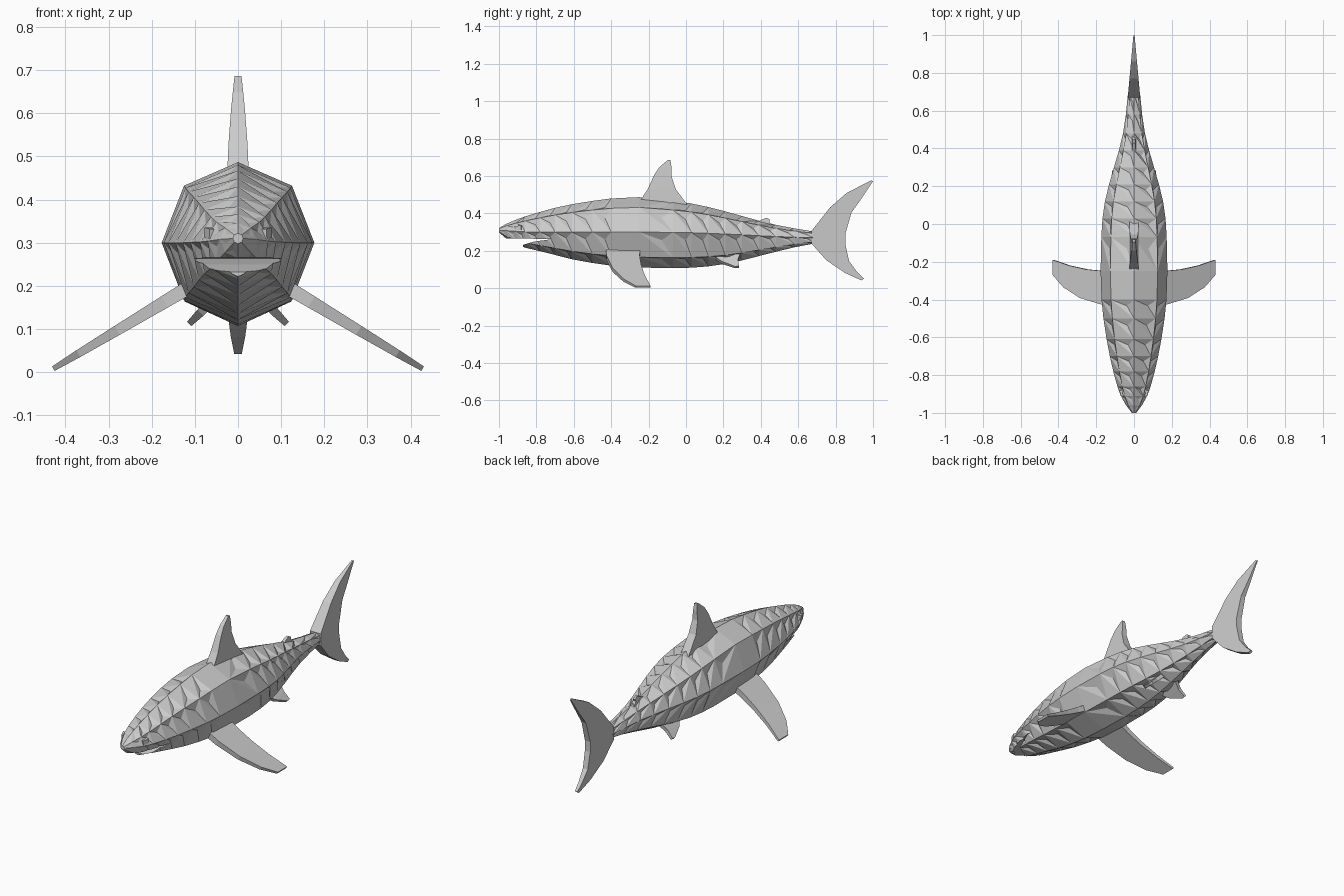
import bpy, bmesh, math
from mathutils import Vector

if "Cube" in bpy.data.objects:
    bpy.data.objects.remove(bpy.data.objects["Cube"])


def make_object(name, bm):
    bmesh.ops.recalc_face_normals(bm, faces=bm.faces)
    mesh = bpy.data.meshes.new(name)
    bm.to_mesh(mesh)
    bm.free()
    ob = bpy.data.objects.new(name, mesh)
    bpy.context.collection.objects.link(ob)
    return ob


# Body: eight-sided loft (y, half width, top, middle, bottom)
STATIONS = [
    (-1.00, .012, .322, .310, .298), (-.96, .042, .345, .308, .265),
    (-.91, .070, .366, .304, .238), (-.86, .088, .384, .302, .217),
    (-.78, .110, .408, .301, .198), (-.70, .128, .430, .300, .178),
    (-.61, .145, .449, .300, .155), (-.50, .162, .467, .300, .135),
    (-.40, .172, .480, .300, .121), (-.25, .177, .487, .300, .111),
    (-.07, .173, .468, .299, .107), (.03, .167, .453, .297, .110),
    (.12, .154, .434, .294, .117), (.21, .132, .411, .290, .130),
    (.30, .106, .386, .286, .149), (.39, .080, .361, .281, .172),
    (.48, .058, .339, .277, .195), (.58, .043, .320, .273, .219),
    (.68, .033, .304, .270, .238)]


def build_body():
    bm = bmesh.new()
    rings = []
    for y, w, top, mid, bot in STATIONS:
        ring = []
        for k in range(8):
            a = k * math.pi / 4
            h = top - mid if math.sin(a) > 0 else mid - bot
            ring.append(bm.verts.new((w * math.cos(a), y, mid + h * math.sin(a))))
        rings.append(ring)
    for i, (r, s) in enumerate(zip(rings, rings[1:])):
        width = STATIONS[i][1]
        for k in range(8):
            n = (k + 1) % 8
            if i == 8:
                bm.faces.new((r[k], s[k], s[n], r[n]))
                continue
            # Crumpled skin: one triangle flat, the other slightly sunken
            low, high = (k, n) if k in (0, 1, 6, 7) and k != 1 else (n, k)
            bm.faces.new((r[low], s[low], r[high]))
            tri = (s[low], s[high], r[high])
            c = sum((v.co for v in tri), Vector()) / 3
            mid_z = STATIONS[i][3]
            inward = Vector((-c.x, 0, mid_z - c.z)).normalized()
            p = bm.verts.new(c + inward * min(.012, width * .12))
            for a, b in zip(tri, tri[1:] + tri[:1]):
                bm.faces.new((a, b, p))
    bm.faces.new(rings[0])
    bm.faces.new(rings[-1])
    return make_object("body", bm)


body = build_body()

# Mouth: wedge cut below the snout
bm = bmesh.new()
outline = [(-1.1, .1), (-.872, .1), (-.872, .232), (-.81, .250), (-.72, .262),
           (-.87, .266), (-1.1, .266)]
sides = [[bm.verts.new((x, y, z)) for y, z in outline] for x in (-.3, .3)]
for side in sides:
    bm.faces.new(side)
for k in range(len(outline)):
    n = (k + 1) % len(outline)
    bm.faces.new((sides[0][k], sides[0][n], sides[1][n], sides[1][k]))
cutter = make_object("mouth_cutter", bm)
cutter.hide_render = True
cut = body.modifiers.new("mouth", 'BOOLEAN')
cut.operation = 'DIFFERENCE'
cut.solver = 'EXACT'
cut.object = cutter
bpy.context.view_layer.objects.active = body
bpy.ops.object.modifier_apply(modifier="mouth")
bpy.data.objects.remove(cutter)


# Fins: loft of chords (leading point, trailing point, half thicknesses)
def fin(name, chords, normal=(1, 0, 0)):
    bm = bmesh.new()
    n = Vector(normal).normalized()
    rings = []
    for lead, trail, tl, tt in chords:
        a, b = Vector(lead), Vector(trail)
        rings.append([bm.verts.new(p) for p in
                      (a - n * tl, a + n * tl, b + n * tt, b - n * tt)])
    for r, s in zip(rings, rings[1:]):
        for k in range(4):
            m = (k + 1) % 4
            bm.faces.new((r[k], r[m], s[m], s[k]))
    bm.faces.new(rings[0])
    bm.faces.new(rings[-1])
    return make_object(name, bm)


def upright(name, rows):
    fin(name, [((0, ly, lz), (0, ty, tz), tl, tt)
               for ly, lz, ty, tz, tl, tt in rows])


upright("dorsal_fin", [
    (-.25, .46, .02, .43, .025, .025), (-.205, .53, -.055, .53, .022, .022),
    (-.168, .61, -.078, .60, .016, .016), (-.14, .65, -.078, .65, .012, .012),
    (-.095, .687, -.083, .687, .008, .008)])
upright("rear_dorsal_fin", [
    (.37, .35, .47, .33, .010, .010), (.405, .367, .445, .355, .009, .009),
    (.430, .377, .450, .366, .006, .006)])


def tail_thickness(y):
    return .003 + .030 * (1 - y) / .33


upright("tail_fin", [
    (ly, lz, ty, tz, tail_thickness(ly), tail_thickness(ty))
    for ly, lz, ty, tz in [
        (.99, .577, 1.0, .572), (.86, .510, .935, .475), (.77, .432, .885, .405),
        (.67, .305, .852, .290), (.67, .240, .852, .235),
        (.75, .150, .872, .145), (.85, .082, .915, .087), (.938, .042, .952, .052)]])

for sign, side in ((1, "right"), (-1, "left")):
    # Pectoral fin, sloping down and outward
    chords = []
    for lx, ly, tx, ty, t in [(.10, -.43, .10, -.245, .017), (.17, -.425, .17, -.248, .015),
                              (.28, -.392, .25, -.24, .012), (.37, -.335, .34, -.22, .009),
                              (.428, -.27, .428, -.19, .006)]:
        chords.append(((sign * lx, ly, .187 - (lx - .13) * .6),
                       (sign * tx, ty, .187 - (tx - .13) * .6), t, t))
    fin("pectoral_fin_" + side, chords, (sign * .6, 0, 1))

    # Pelvic fin
    chords = []
    for ly, lz, ty, tz, t in [(.13, .18, .29, .18, .011), (.19, .138, .278, .148, .010),
                              (.262, .112, .283, .114, .007)]:
        chords.append(((sign * (.225 - lz), ly, lz), (sign * (.225 - tz), ty, tz), t, t))
    fin("pelvic_fin_" + side, chords, (sign, 0, 1))

    # Eye
    bpy.ops.mesh.primitive_cube_add(size=1, location=(sign * .062, -.895, .322),
                                    rotation=(math.radians(6), 0, sign * math.radians(-20)))
    eye = bpy.context.object
    eye.name = "eye_" + side
    eye.scale = (.022, .035, .024)
